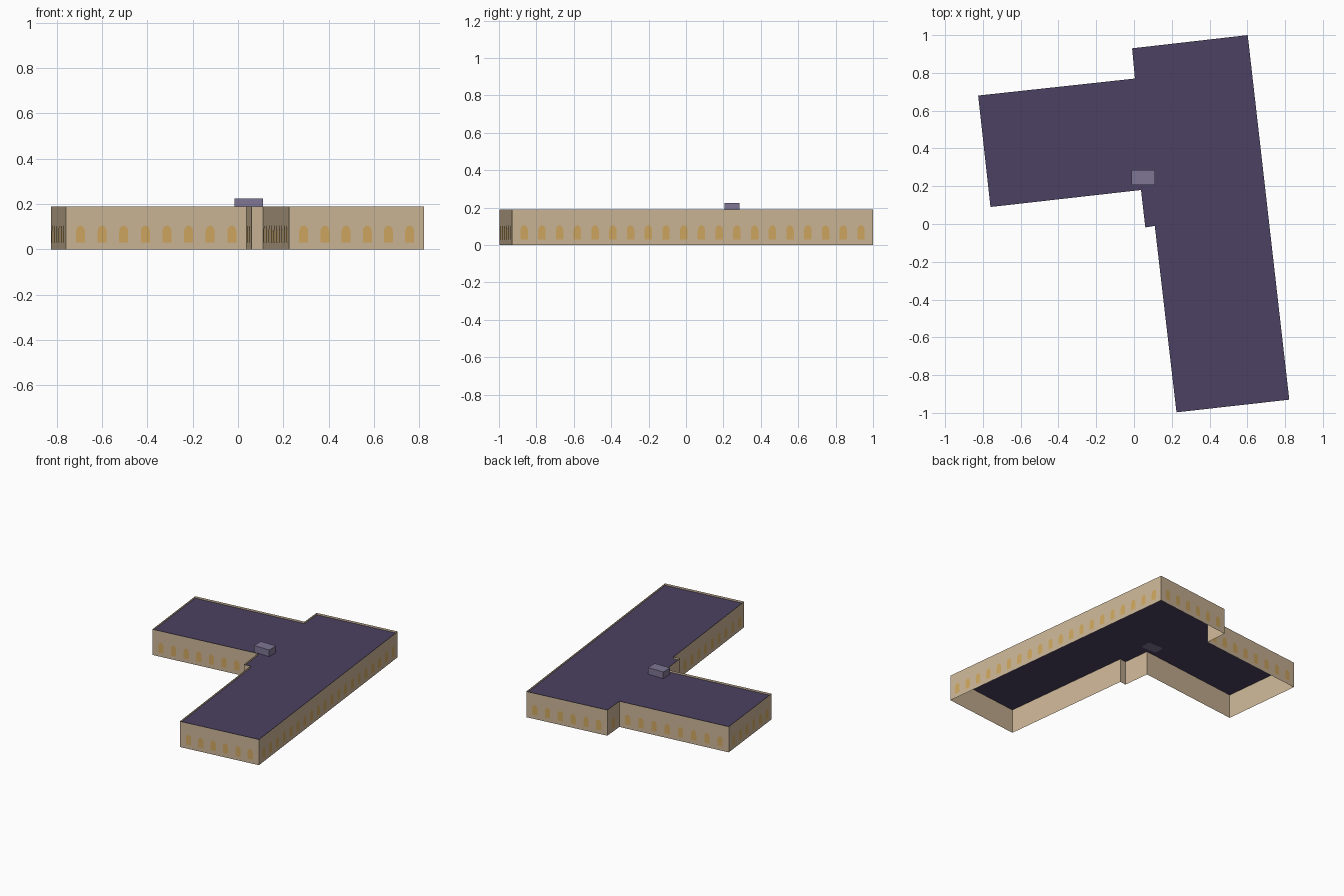
import bpy
import math
from mathutils import Vector

cube = bpy.data.objects.get("Cube")
if cube:
    bpy.data.objects.remove(cube, do_unlink=True)

WALL_TOP = 0.19
ROOF_Z = 0.176


def material(name, rgb):
    mat = bpy.data.materials.new(name)
    mat.use_nodes = True
    mat.diffuse_color = (*rgb, 1)
    mat.node_tree.nodes["Principled BSDF"].inputs["Base Color"].default_value = (*rgb, 1)
    return mat


def add_mesh(name, verts, faces, mat):
    mesh = bpy.data.meshes.new(name)
    mesh.from_pydata(verts, [], faces)
    mesh.materials.append(mat)
    obj = bpy.data.objects.new(name, mesh)
    bpy.context.collection.objects.link(obj)
    return obj


sandstone = material("sandstone", (0.61, 0.47, 0.31))
amber = material("amber window", (0.63, 0.39, 0.115))
slate = material("purple roof", (0.072, 0.054, 0.122))
vent_grey = material("violet grey", (0.21, 0.18, 0.295))

# Building footprint, clockwise from the west corner
outline = [Vector(p) for p in (
    (-0.825, 0.68), (0.005, 0.77), (-0.01, 0.93), (0.602, 1.0), (0.822, -0.93),
    (0.225, -0.997), (0.11, -0.01), (0.06, -0.018), (0.037, 0.18), (-0.76, 0.09))]
count = len(outline)

# Walls: open below, rising past the roof as a low parapet
walls = [(p.x, p.y, z) for z in (0, WALL_TOP) for p in outline]
wall_faces = [(i, i + count, (i + 1) % count + count, (i + 1) % count) for i in range(count)]
add_mesh("walls", walls, wall_faces, sandstone)

# Flat roof
add_mesh("roof", [(p.x, p.y, ROOF_Z) for p in outline], [range(count - 1, -1, -1)], slate)

# Arched window profile: straight jambs under a round head
HALF_W, SILL, SPRING, HEAD = 0.02, 0.03, 0.078, 0.105
profile = [(-HALF_W, SILL)]
for k in range(9):
    a = math.pi * (1 - k / 8)
    profile.append((HALF_W * math.cos(a), SPRING + (HEAD - SPRING) * math.sin(a)))
profile.append((HALF_W, SILL))

# Rows of windows on every wall long enough to hold them
verts, faces = [], []
for i, start in enumerate(outline):
    edge = outline[(i + 1) % count] - start
    length = edge.length
    along = edge.normalized()
    outward = Vector((-along.y, along.x))
    number = int(length / 0.097)
    step = (length - 0.13) / max(number - 1, 1)
    for n in range(number):
        centre = start + along * (length / 2 + (n - (number - 1) / 2) * step) + outward * 0.002
        first = len(verts)
        for u, z in profile:
            p = centre + along * u
            verts.append((p.x, p.y, z))
        faces.append(range(first, first + len(profile)))
add_mesh("arched_windows", verts, faces, amber)

# Rooftop unit
bpy.ops.mesh.primitive_cube_add(size=1, location=(0.048, 0.246, 0.2))
unit = bpy.context.object
unit.name = "rooftop_unit"
unit.scale = (0.125, 0.08, 0.05)
unit.data.materials.append(vent_grey)
